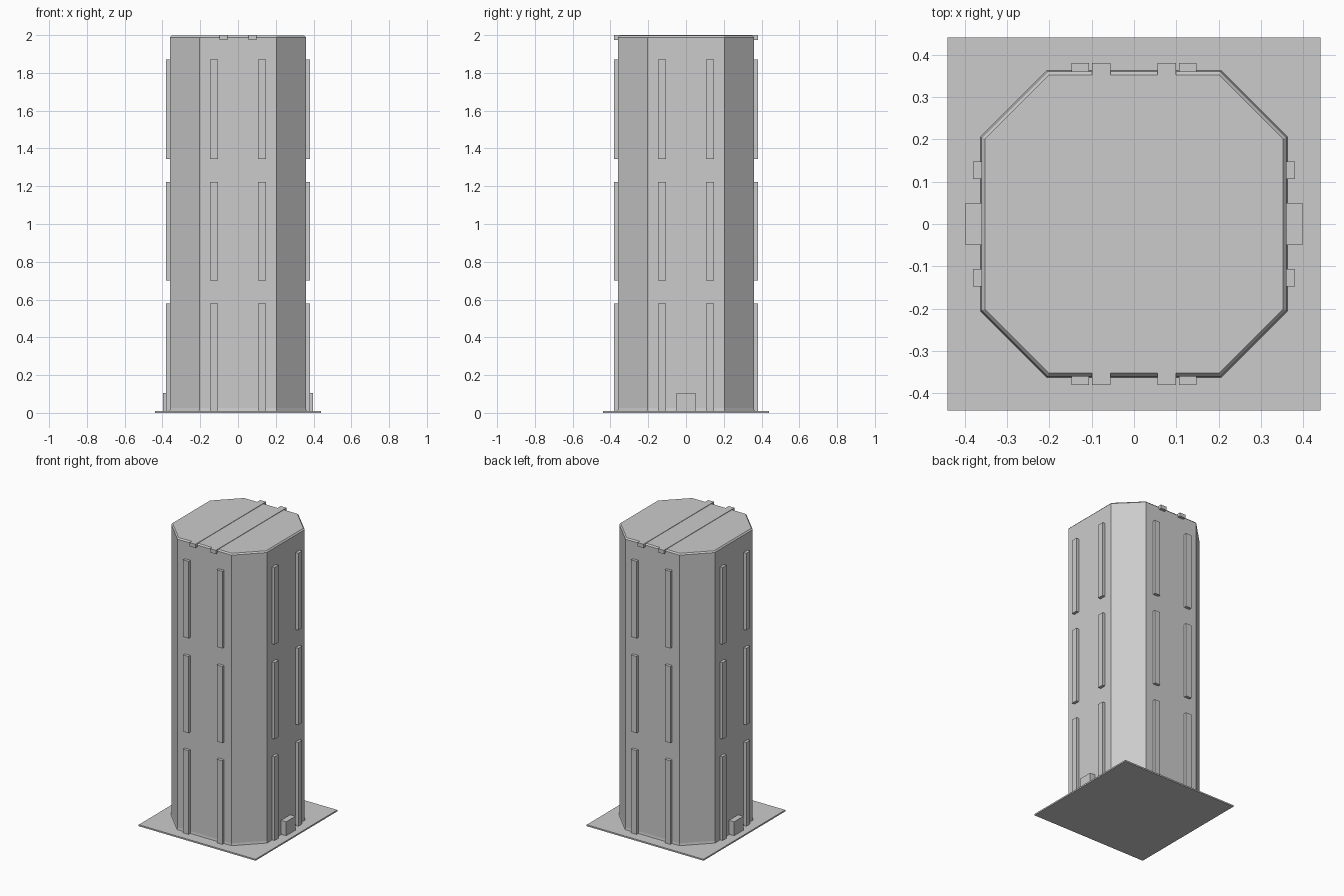
import bpy, bmesh
from mathutils import Matrix, Vector
from math import pi

if "Cube" in bpy.data.objects:
    bpy.data.objects.remove(bpy.data.objects["Cube"])


def box(bm, lo, hi, turn=0.0):
    """Axis-aligned box, then turned about z."""
    lo, hi = Vector(lo), Vector(hi)
    m = (Matrix.Rotation(turn, 4, 'Z') @ Matrix.Translation((lo + hi) / 2)
         @ Matrix.Diagonal((*(hi - lo), 1)))
    bmesh.ops.create_cube(bm, size=1, matrix=m)


def finish(bm, name):
    bmesh.ops.recalc_face_normals(bm, faces=bm.faces)
    mesh = bpy.data.meshes.new(name)
    bm.to_mesh(mesh)
    bm.free()
    obj = bpy.data.objects.new(name, mesh)
    bpy.context.collection.objects.link(obj)
    return obj


# Square ground plate
bm = bmesh.new()
box(bm, (-0.44, -0.44, 0), (0.44, 0.44, 0.01))
finish(bm, "base_plate")

# Octagonal tower: rings of (half width, half flat side, height)
bm = bmesh.new()
rings = []
for w, c, z in [(0.363, 0.206, 0.005), (0.36, 0.204, 0.025),
                (0.36, 0.204, 1.988), (0.352, 0.201, 1.997)]:
    pts = [(w, -c), (w, c), (c, w), (-c, w), (-w, c), (-w, -c), (-c, -w), (c, -w)]
    rings.append([bm.verts.new((x, y, z)) for x, y in pts])
for a, b in zip(rings, rings[1:]):
    for i in range(8):
        j = (i + 1) % 8
        bm.faces.new((a[i], a[j], b[j], b[i]))
bm.faces.new(rings[0][::-1])
bm.faces.new(rings[-1])
finish(bm, "tower_body")

# Three tiers of raised vertical strips, two per main face
bm = bmesh.new()
for side in range(4):
    for x in (-0.127, 0.127):
        for z0, z1 in [(0.008, 0.58), (0.70, 1.222), (1.345, 1.87)]:
            box(bm, (x - 0.021, -0.38, z0), (x + 0.021, -0.35, z1), side * pi / 2)
finish(bm, "wall_strips")

# Two bars lying across the roof and overhanging front and back
bm = bmesh.new()
for x in (-0.077, 0.077):
    box(bm, (x - 0.022, -0.38, 1.975), (x + 0.022, 0.38, 2.0))
finish(bm, "roof_bars")

# Low entrance blocks on the left and right
bm = bmesh.new()
for turn in (0, pi):
    box(bm, (0.35, -0.05, 0.008), (0.398, 0.05, 0.105), turn)
finish(bm, "entrance_blocks")
